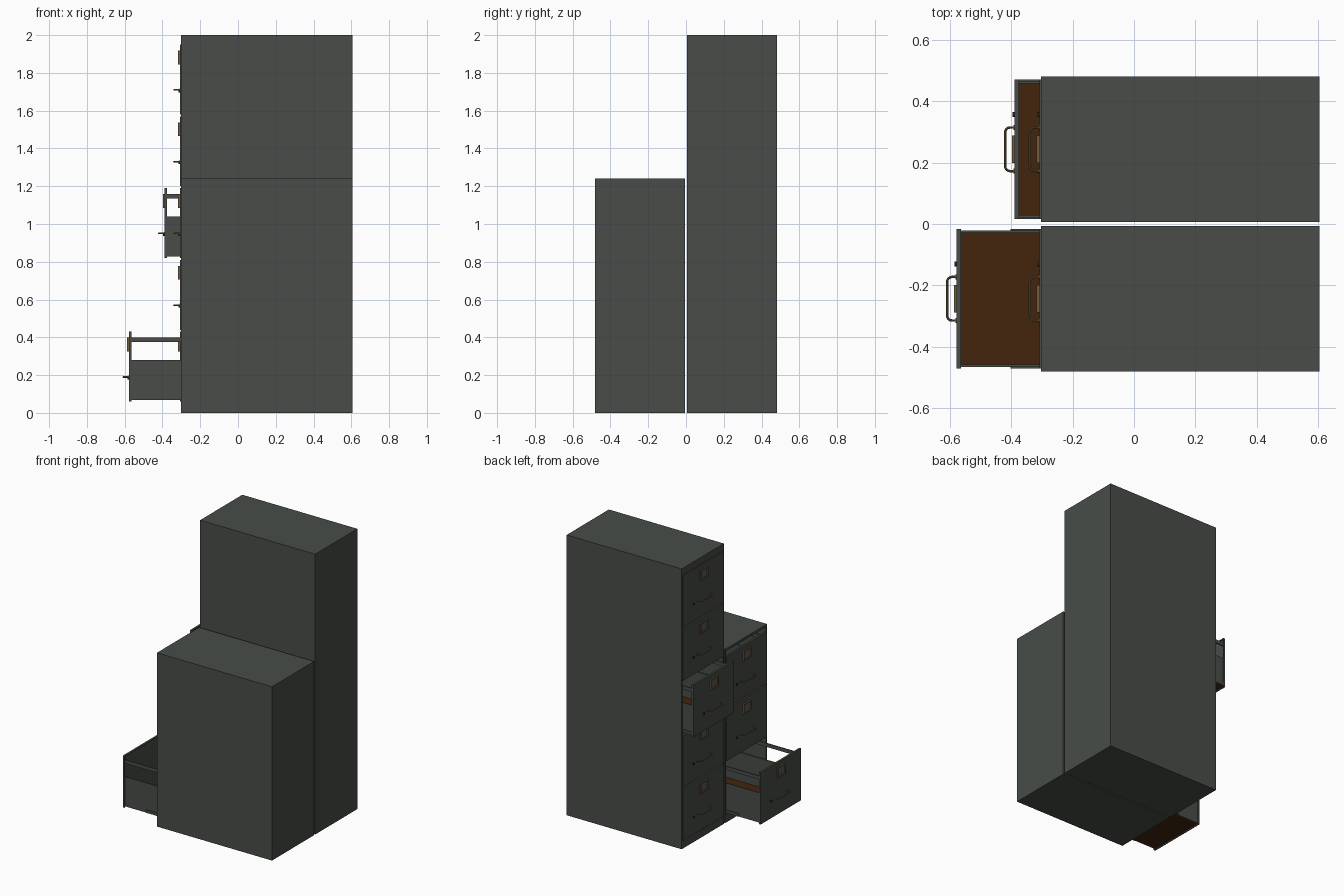
import bpy, bmesh, math
from mathutils import Matrix, Vector

cube = bpy.data.objects.get("Cube")
if cube:
    bpy.data.objects.remove(cube)


def material(name, r, g, b):
    m = bpy.data.materials.new(name)
    m.use_nodes = True
    m.diffuse_color = (r, g, b, 1)
    bsdf = m.node_tree.nodes["Principled BSDF"]
    bsdf.inputs["Base Color"].default_value = (r, g, b, 1)
    bsdf.inputs["Roughness"].default_value = 0.6
    return m


STEEL = material("grey green steel", 0.065, 0.073, 0.065)
WOOD = material("dark brown board", 0.055, 0.018, 0.004)
BRASS = material("aged brass", 0.17, 0.11, 0.05)
CARD = material("label card", 0.11, 0.10, 0.08)
DARK = material("lock black", 0.02, 0.02, 0.018)


def finish(bm, name, mat):
    mesh = bpy.data.meshes.new(name)
    bm.to_mesh(mesh)
    bm.free()
    mesh.materials.append(mat)
    ob = bpy.data.objects.new(name, mesh)
    bpy.context.collection.objects.link(ob)
    return ob


def boxes(name, mat, *spans):
    """One object from boxes given as (x0, x1, y0, y1, z0, z1)."""
    bm = bmesh.new()
    for x0, x1, y0, y1, z0, z1 in spans:
        centre = Vector((x0 + x1, y0 + y1, z0 + z1)) / 2
        size = Matrix.Diagonal((x1 - x0, y1 - y0, z1 - z0, 1))
        bmesh.ops.create_cube(bm, size=1, matrix=Matrix.Translation(centre) @ size)
    return finish(bm, name, mat)


def stud(name, mat, radius, x, y, z, depth):
    """Short cylinder pointing out of a drawer front."""
    bm = bmesh.new()
    place = Matrix.Translation((x - depth / 2, y, z)) @ Matrix.Rotation(math.pi / 2, 4, "Y")
    bmesh.ops.create_cone(bm, cap_ends=True, segments=16, radius1=radius,
                          radius2=radius, depth=depth, matrix=place)
    return finish(bm, name, mat)


def handle(name, x, y, z):
    """Bent rod with rounded corners."""
    half, reach, r = 0.071, 0.031, 0.016
    pts = [(x, y - half)]
    for side in (-1, 1):
        arc = []
        for i in range(5):
            a = math.radians(90 * i / 4)
            arc.append((x - reach + r - r * math.sin(a),
                        y + side * (half - r + r * math.cos(a))))
        pts += arc if side < 0 else arc[::-1]
    pts.append((x, y + half))
    curve = bpy.data.curves.new(name, "CURVE")
    curve.dimensions = "3D"
    curve.bevel_depth = 0.004
    curve.bevel_resolution = 2
    spline = curve.splines.new("POLY")
    spline.points.add(len(pts) - 1)
    for p, (px, py) in zip(spline.points, pts):
        p.co = (px, py, z, 1)
    curve.materials.append(BRASS)
    ob = bpy.data.objects.new(name, curve)
    bpy.context.collection.objects.link(ob)
    bpy.ops.object.select_all(action="DESELECT")
    ob.select_set(True)
    bpy.context.view_layer.objects.active = ob
    bpy.ops.object.convert(target="MESH")


FRONT, BACK = -0.303, 0.605
PITCH, FIRST, TALL = 0.38, 0.06, 0.37
T = 0.01


def drawer(tag, cy, z, pull):
    x = FRONT - pull            # outer plane of the cabinet at this pull
    f = x - 0.005               # outer face of the drawer front
    end = x + 0.84
    w = 0.228
    # Front panel with a folded rim behind it
    boxes(tag + "_front", STEEL,
          (f, f + 0.006, cy - w, cy + w, z, z + TALL),
          (f + 0.006, f + 0.014, cy - w, cy - w + 0.005, z, z + TALL),
          (f + 0.006, f + 0.014, cy + w - 0.005, cy + w, z, z + TALL),
          (f + 0.006, f + 0.014, cy - w, cy + w, z + TALL - 0.005, z + TALL))
    # Low sides, upper rails and back
    parts = [(end, end + 0.006, cy - 0.222, cy + 0.222, z + 0.008, z + 0.34)]
    for s in (-1, 1):
        y0, y1 = sorted((cy + s * 0.214, cy + s * 0.222))
        parts.append((f + 0.006, end, y0, y1, z + 0.008, z + 0.22))
        parts.append((f + 0.006, end, y0, y1, z + 0.315, z + 0.34))
    boxes(tag + "_sides", STEEL, *parts)
    boxes(tag + "_bottom", WOOD,
          (f + 0.006, end, cy - 0.214, cy + 0.214, z + 0.008, z + 0.014))
    # Label holder: frame and card
    a, b, lo, hi, e = cy - 0.045, cy + 0.045, z + 0.265, z + 0.338, 0.008
    boxes(tag + "_label_frame", BRASS,
          (f - 0.009, f, a, a + e, lo, hi), (f - 0.009, f, b - e, b, lo, hi),
          (f - 0.009, f, a, b, lo, lo + e), (f - 0.009, f, a, b, hi - e, hi))
    boxes(tag + "_label_card", CARD, (f - 0.003, f, a + e, b - e, lo + e, hi - e))
    # Handle, its mounts and the lock
    hz = z + 0.13
    handle(tag + "_handle", f, cy, hz)
    for s, side in ((-1, "right"), (1, "left")):
        stud(f"{tag}_handle_mount_{side}", BRASS, 0.008, f, cy + s * 0.071, hz, 0.003)
    stud(tag + "_lock", DARK, 0.008, f, cy + 0.113, hz - 0.005, 0.007)


def cabinet(tag, y0, y1, top, count, top_rail, pulls):
    cy = (y0 + y1) / 2
    boxes(tag + "_shell", STEEL,
          (FRONT, BACK, y0, y0 + T, 0, top), (FRONT, BACK, y1 - T, y1, 0, top),
          (FRONT, BACK, y0, y1, top - T, top), (FRONT, BACK, y0, y1, 0, T),
          (BACK - T, BACK, y0, y1, 0, top))
    # Plinth, top rail and thin rails between drawers
    rails = [(FRONT, FRONT + T, y0, y1, 0, FIRST - 0.005),
             (FRONT, FRONT + T, y0, y1, top - top_rail, top)]
    for i in range(1, count):
        z = FIRST + i * PITCH
        rails.append((FRONT + 0.012, FRONT + 0.03, y0, y1, z - 0.014, z + 0.004))
    boxes(tag + "_rails", STEEL, *rails)
    for i in range(count):
        z, pull = FIRST + i * PITCH, pulls.get(i, 0)
        drawer(f"{tag}_drawer_{i + 1}", cy, z, pull)
        # Slides, showing on opened drawers
        if pull:
            ext = min(pull, 0.1)
            boxes(f"{tag}_slides_{i + 1}", STEEL,
                  *[(FRONT - ext, BACK - T, cy + s * 0.225 - 0.003, cy + s * 0.225 + 0.003,
                     z + 0.01, z + 0.03) for s in (-1, 1)])


cabinet("short_cabinet", -0.481, -0.006, 1.24, 3, 0.018, {0: 0.27})
cabinet("tall_cabinet", 0.006, 0.481, 2.0, 5, 0.048, {2: 0.081})

# Smooth the round fittings, keep the edges sharp
bpy.ops.object.select_all(action="DESELECT")
for ob in bpy.context.scene.objects:
    if "handle" in ob.name or "lock" in ob.name:
        ob.select_set(True)
        bpy.context.view_layer.objects.active = ob
bpy.ops.object.shade_smooth_by_angle()
